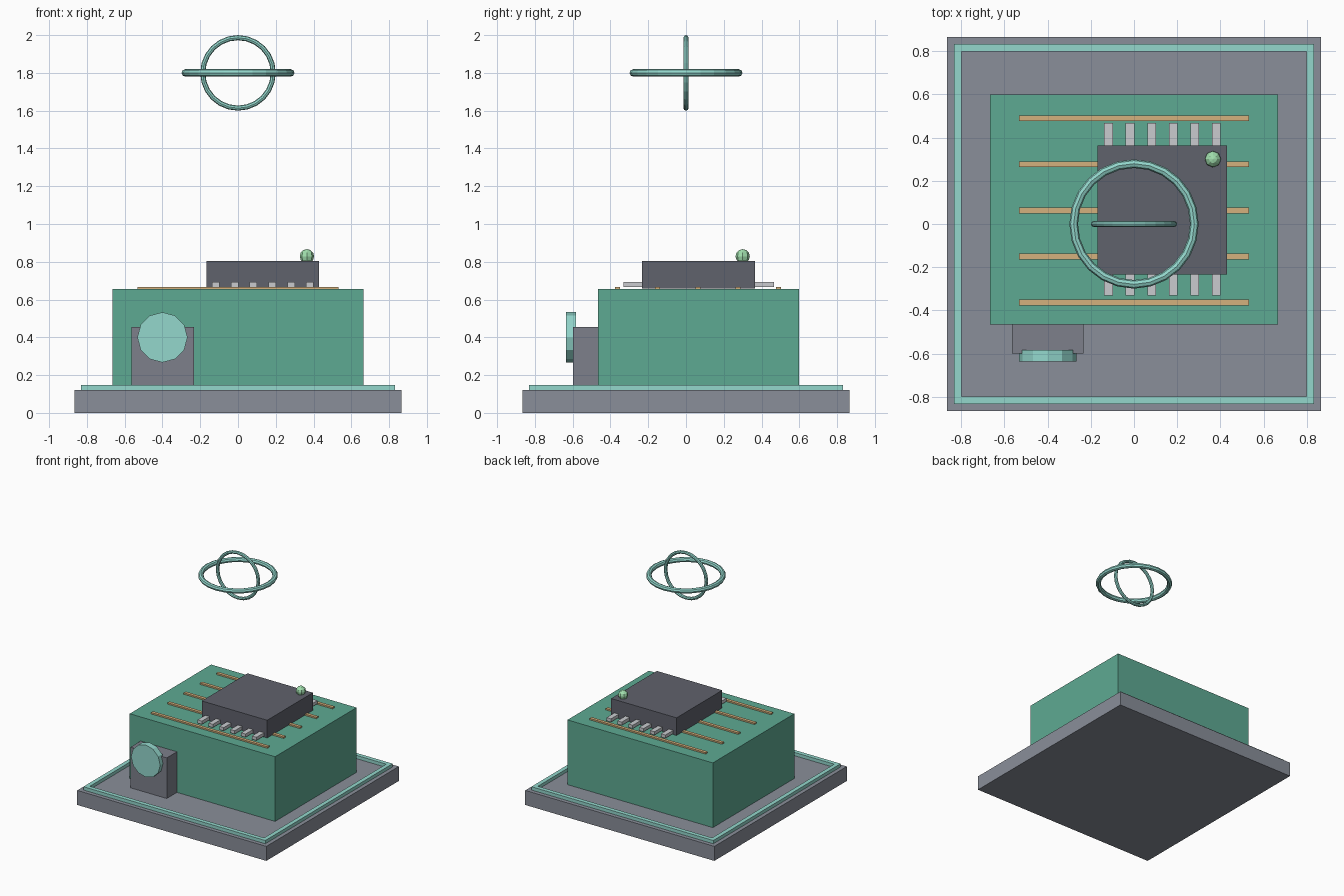
import bpy, bmesh
from math import pi, cos, sin
from mathutils import Matrix

if "Cube" in bpy.data.objects:
    bpy.data.objects.remove(bpy.data.objects["Cube"])


def material(name, rgb):
    # 0-255 display colour to linear
    m = bpy.data.materials.new(name)
    m.diffuse_color = tuple((c / 255) ** 2.2 for c in rgb) + (1.0,)
    m.use_nodes = True
    m.node_tree.nodes["Principled BSDF"].inputs["Base Color"].default_value = m.diffuse_color
    return m


SLATE = material("slate", (136, 141, 152))
GREEN = material("board_green", (94, 168, 145))
DARK = material("chip_dark", (96, 98, 108))
AQUA = material("aqua", (146, 214, 203))
COPPER = material("copper", (212, 175, 124))
SILVER = material("silver", (200, 202, 206))
LAMP = material("lamp_green", (160, 222, 172))
GREY = material("connector_grey", (124, 127, 138))


def finish(name, bm, mat):
    bmesh.ops.recalc_face_normals(bm, faces=bm.faces)
    mesh = bpy.data.meshes.new(name)
    bm.to_mesh(mesh)
    bm.free()
    mesh.materials.append(mat)
    ob = bpy.data.objects.new(name, mesh)
    bpy.context.collection.objects.link(ob)
    return ob


def box(name, x, y, z, mat):
    """Box from (min, max) ranges."""
    bm = bmesh.new()
    size = [r[1] - r[0] for r in (x, y, z)]
    mid = [(r[0] + r[1]) / 2 for r in (x, y, z)]
    bmesh.ops.create_cube(bm, size=1, matrix=Matrix.Translation(mid) @ Matrix.Diagonal((*size, 1)))
    return finish(name, bm, mat)


def torus(name, major, minor, z, mat, upright=False, n=24, sides=8):
    bm = bmesh.new()
    rings = []
    for i in range(n):
        a = 2 * pi * i / n
        ring = []
        for j in range(sides):
            b = 2 * pi * j / sides
            r = major + minor * cos(b)
            ring.append(bm.verts.new((r * cos(a), r * sin(a), minor * sin(b))))
        rings.append(ring)
    for i in range(n):
        p, q = rings[i], rings[(i + 1) % n]
        for j in range(sides):
            k = (j + 1) % sides
            bm.faces.new((p[j], q[j], q[k], p[k]))
    turn = Matrix.Rotation(pi / 2 if upright else 0, 4, 'X')
    bm.transform(Matrix.Translation((0, 0, z)) @ turn)
    return finish(name, bm, mat)


# Base slab
box("base", (-.865, .865), (-.865, .865), (0, .12), SLATE)

# Square glowing trim on the base
bm = bmesh.new()
corners = [(-1, -1), (1, -1), (1, 1), (-1, 1)]
outer, inner = [[bm.verts.new((x * s, y * s, .12)) for x, y in corners] for s in (.832, .797)]
faces = [bm.faces.new((outer[i], outer[(i + 1) % 4], inner[(i + 1) % 4], inner[i])) for i in range(4)]
ext = bmesh.ops.extrude_face_region(bm, geom=faces, use_keep_orig=True)
bmesh.ops.translate(bm, vec=(0, 0, .027),
                    verts=[g for g in ext["geom"] if isinstance(g, bmesh.types.BMVert)])
finish("base_trim", bm, AQUA)

# Main body
box("body", (-.665, .665), (-.465, .599), (.12, .655), GREEN)

# Copper traces across the roof
for i in range(5):
    y = -.363 + .213 * i
    box(f"trace_{i + 1}", (-.532, .532), (y - .0133, y + .0133), (.653, .667), COPPER)

# Chip with six pins on two sides
box("chip", (-.168, .43), (-.233, .364), (.659, .805), DARK)
for i in range(6):
    x = -.118 + .0997 * i
    box(f"front_pin_{i + 1}", (x - .02, x + .02), (-.331, -.22), (.667, .694), SILVER)
    box(f"back_pin_{i + 1}", (x - .02, x + .02), (.35, .466), (.667, .694), SILVER)

# Indicator lamp on the chip corner
bm = bmesh.new()
bmesh.ops.create_uvsphere(bm, u_segments=8, v_segments=6, radius=.038,
                          matrix=Matrix.Translation((.365, .3, .829)))
finish("lamp", bm, LAMP)

# Entrance block with a round dial on the front
box("entrance_block", (-.565, -.233), (-.598, -.44), (.12, .456), GREY)
bm = bmesh.new()
bmesh.ops.create_cone(bm, cap_ends=True, segments=12, radius1=.133, radius2=.133, depth=.053,
                      matrix=Matrix.Translation((-.4, -.609, .4)) @ Matrix.Rotation(pi / 2, 4, 'X'))
finish("dial", bm, AQUA)

# Floating rings
torus("flat_ring", .279, .02, 1.8, AQUA)
torus("upright_ring", .1865, .0135, 1.8, AQUA, upright=True)
